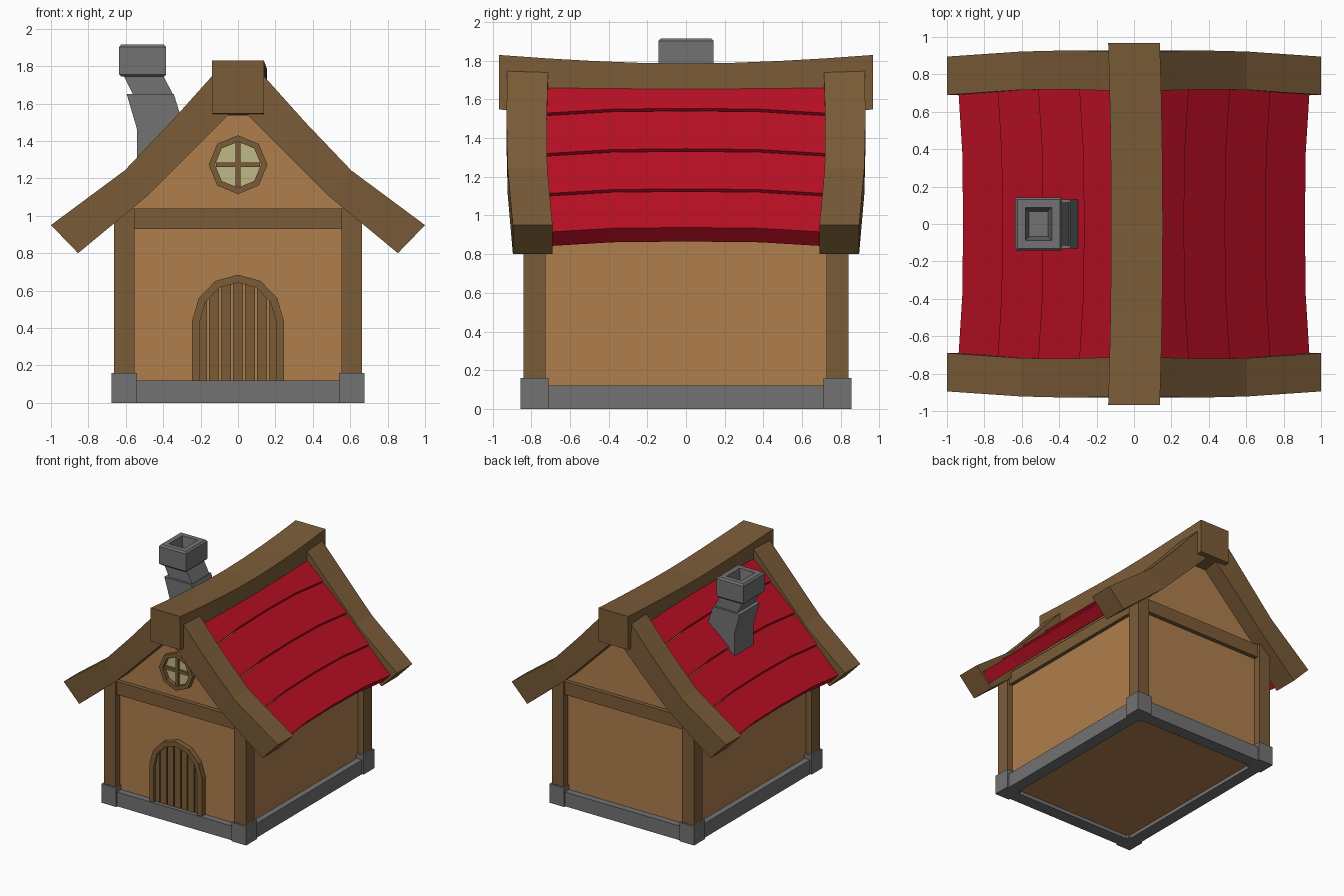
import bpy, bmesh
from math import sin, cos, pi

if "Cube" in bpy.data.objects:
    bpy.data.objects.remove(bpy.data.objects["Cube"])


def material(name, rgb):
    m = bpy.data.materials.new(name)
    m.diffuse_color = (*rgb, 1)
    m.use_nodes = True
    m.node_tree.nodes["Principled BSDF"].inputs["Base Color"].default_value = m.diffuse_color
    return m


WALL = material("plaster", (0.43, 0.21, 0.075))
WOOD = material("timber", (0.20, 0.108, 0.04))
RED = material("red_roof", (0.50, 0.005, 0.018))
GLASS = material("window_glass", (0.52, 0.48, 0.24))
STONE = material("stone", (0.17, 0.17, 0.17))


def loft(name, rings, mat, loop=False):
    """Skin a list of equal-length rings; cap both ends unless looped."""
    bm = bmesh.new()
    vs = [[bm.verts.new(p) for p in r] for r in rings]
    n = len(rings[0])
    pairs = list(zip(vs, vs[1:])) + ([(vs[-1], vs[0])] if loop else [])
    for a, b in pairs:
        for i in range(n):
            bm.faces.new((a[i], a[(i + 1) % n], b[(i + 1) % n], b[i]))
    if not loop:
        bm.faces.new(vs[0])
        bm.faces.new(vs[-1])
    bmesh.ops.recalc_face_normals(bm, faces=bm.faces)
    me = bpy.data.meshes.new(name)
    bm.to_mesh(me)
    bm.free()
    me.materials.append(mat)
    ob = bpy.data.objects.new(name, me)
    bpy.context.collection.objects.link(ob)
    return ob


def rect(x0, x1, y0, y1, z):
    return [(x0, y0, z), (x1, y0, z), (x1, y1, z), (x0, y1, z)]


def box(name, x0, x1, y0, y1, z0, z1, mat):
    return loft(name, [rect(x0, x1, y0, y1, z0), rect(x0, x1, y0, y1, z1)], mat)


def prism(name, profile, y0, y1, mat):
    """Extrude an x-z profile along y."""
    return loft(name, [[(x, y, z) for x, z in profile] for y in (y0, y1)], mat)


def strip(name, outer, inner, y0, y1, mat, loop=False):
    """Band between two x-z outlines with depth along y."""
    return loft(name, [[(a, y0, b), (a, y1, b), (c, y1, d), (c, y0, d)]
                       for (a, b), (c, d) in zip(outer, inner)], mat, loop)


# House body with gables
prism("walls", [(-0.61, 0.03), (0.61, 0.03), (0.61, 1.06), (0, 1.62), (-0.61, 1.06)],
      -0.785, 0.785, WALL)

# Corner stones and posts
for sx, nx in ((-1, "left"), (1, "right")):
    for sy, ny in ((-1, "front"), (1, "back")):
        xs = sorted((sx * 0.54, sx * 0.675))
        ys = sorted((sy * 0.71, sy * 0.855))
        box(f"corner_stone_{ny}_{nx}", *xs, *ys, 0, 0.16, STONE)
        xs = sorted((sx * 0.553, sx * 0.662))
        ys = sorted((sy * 0.727, sy * 0.84))
        box(f"corner_post_{ny}_{nx}", *xs, *ys, 0.15, 1.04, WOOD)

# Foundation stones and top beams on all four sides
for s, n in ((-1, "front"), (1, "back")):
    box(f"foundation_{n}", -0.55, 0.55, *sorted((s * 0.735, s * 0.84)), 0, 0.12, STONE)
    box(f"tie_beam_{n}", -0.56, 0.56, *sorted((s * 0.74, s * 0.82)), 0.93, 1.04, WOOD)
for s, n in ((-1, "left"), (1, "right")):
    box(f"foundation_{n}", *sorted((s * 0.56, s * 0.66)), -0.72, 0.72, 0, 0.12, STONE)
    box(f"wall_beam_{n}", *sorted((s * 0.57, s * 0.64)), -0.73, 0.73, 0.93, 1.03, WOOD)

# Roof planks: straight slope, bowed along the length, lower edges slightly lifted
DX, DZ = 0.724, -0.69
BOW = [(-0.74, 0.037), (-0.38, 0.006), (0, 0), (0.38, 0.006), (0.74, 0.037)]
cuts = [0.0, 0.297, 0.60, 0.90, 1.19]
for side, n in ((-1, "left"), (1, "right")):
    for i, (s0, s1) in enumerate(zip(cuts, cuts[1:])):
        rings = []
        for y, drop in BOW:
            ring = []
            for s, h in ((s0 + 0.008, -0.008), (s1, 0.003), (s1, -0.097), (s0 + 0.008, -0.097)):
                s += drop
                ring.append((side * (0.05 + s * DX - h * DZ), y, 1.757 + s * DZ + h * DX))
            rings.append(ring)
        loft(f"roof_plank_{n}_{i + 1}", rings, RED)

# Curved gable boards
OUT = [(1, 0.95), (0.605, 1.243), (0.36, 1.50), (0.10, 1.79)]
INN = [(0.855, 0.80), (0.48, 1.11), (0.23, 1.36), (0, 1.59)]
DEPTH = [(0.69, 0.895), (0.717, 0.922), (0.72, 0.928), (0.712, 0.924)]
for sx, nx in ((-1, "left"), (1, "right")):
    for sy, ny in ((-1, "front"), (1, "back")):
        loft(f"gable_board_{ny}_{nx}",
             [[(sx * a, sy * y0, b), (sx * a, sy * y1, b), (sx * c, sy * y1, d), (sx * c, sy * y0, d)]
              for (a, b), (c, d), (y0, y1) in zip(OUT, INN, DEPTH)], WOOD)

# Sagging ridge beam
rings = []
for k in range(-4, 5):
    t = abs(k) / 4
    top, mid = 1.785 + 0.045 * t ** 1.7, 0.016 * (1 - t * t)
    rings.append([(mid + x, k / 4 * 0.967, top + z)
                  for x, z in ((-0.138, 0), (0.138, 0), (0.138, -0.282), (-0.138, -0.282))])
loft("ridge_beam", rings, WOOD)

# Arched door: frame and spaced planks
half_out = [(0.245, 0.12), (0.245, 0.44), (0.21, 0.56), (0.12, 0.652)]
half_in = [(0.205, 0.12), (0.205, 0.43), (0.175, 0.535), (0.10, 0.615)]


def arch(half, peak):
    return half + [(0, peak)] + [(-x, z) for x, z in reversed(half)]


strip("door_frame", arch(half_out, 0.685), arch(half_in, 0.643), -0.83, -0.775, WOOD)


def arch_height(x):
    pts = [(0, 0.66), (0.10, 0.632), (0.175, 0.552), (0.22, 0.43)]
    x = abs(x)
    for (a, p), (b, q) in zip(pts, pts[1:]):
        if x <= b:
            return p + (q - p) * (x - a) / (b - a)
    return pts[-1][1]


for i in range(7):
    x0 = -0.22 + i * 0.064 + 0.001
    x1 = x0 + 0.054
    prism(f"door_plank_{i + 1}", [(x0, 0.12), (x1, 0.12), (x1, arch_height(x1)), (x0, arch_height(x0))],
          -0.808, -0.775, WOOD)


# Eight-sided gable window
def octagon(r):
    return [(r * sin(k * pi / 4), 1.273 + r * cos(k * pi / 4)) for k in range(8)]


strip("window_frame", octagon(0.157), octagon(0.123), -0.83, -0.775, WOOD, loop=True)
prism("window_pane", octagon(0.13), -0.795, -0.775, GLASS)
box("window_bar_upright", -0.013, 0.013, -0.815, -0.79, 1.155, 1.391, WOOD)
box("window_bar_level", -0.118, 0.118, -0.814, -0.79, 1.26, 1.286, WOOD)

# Crooked chimney: base, leaning block, neck and hollow cap
box("chimney_base", -0.54, -0.30, -0.125, 0.125, 1.18, 1.47, STONE)
loft("chimney_middle", [rect(-0.54, -0.285, -0.132, 0.132, 1.463),
                        rect(-0.595, -0.343, -0.132, 0.132, 1.65)], STONE)
loft("chimney_neck", [rect(-0.557, -0.343, -0.115, 0.115, 1.64),
                      rect(-0.612, -0.40, -0.115, 0.115, 1.75)], STONE)


def cap_ring(inset, z):
    return rect(-0.636 + inset, -0.384 - inset, -0.143 + inset, 0.143 - inset, z)


loft("chimney_cap", [cap_ring(i, z) for i, z in (
    (0.012, 1.744), (0, 1.756), (0, 1.902), (0.012, 1.916), (0.055, 1.916), (0.075, 1.80))], STONE)
